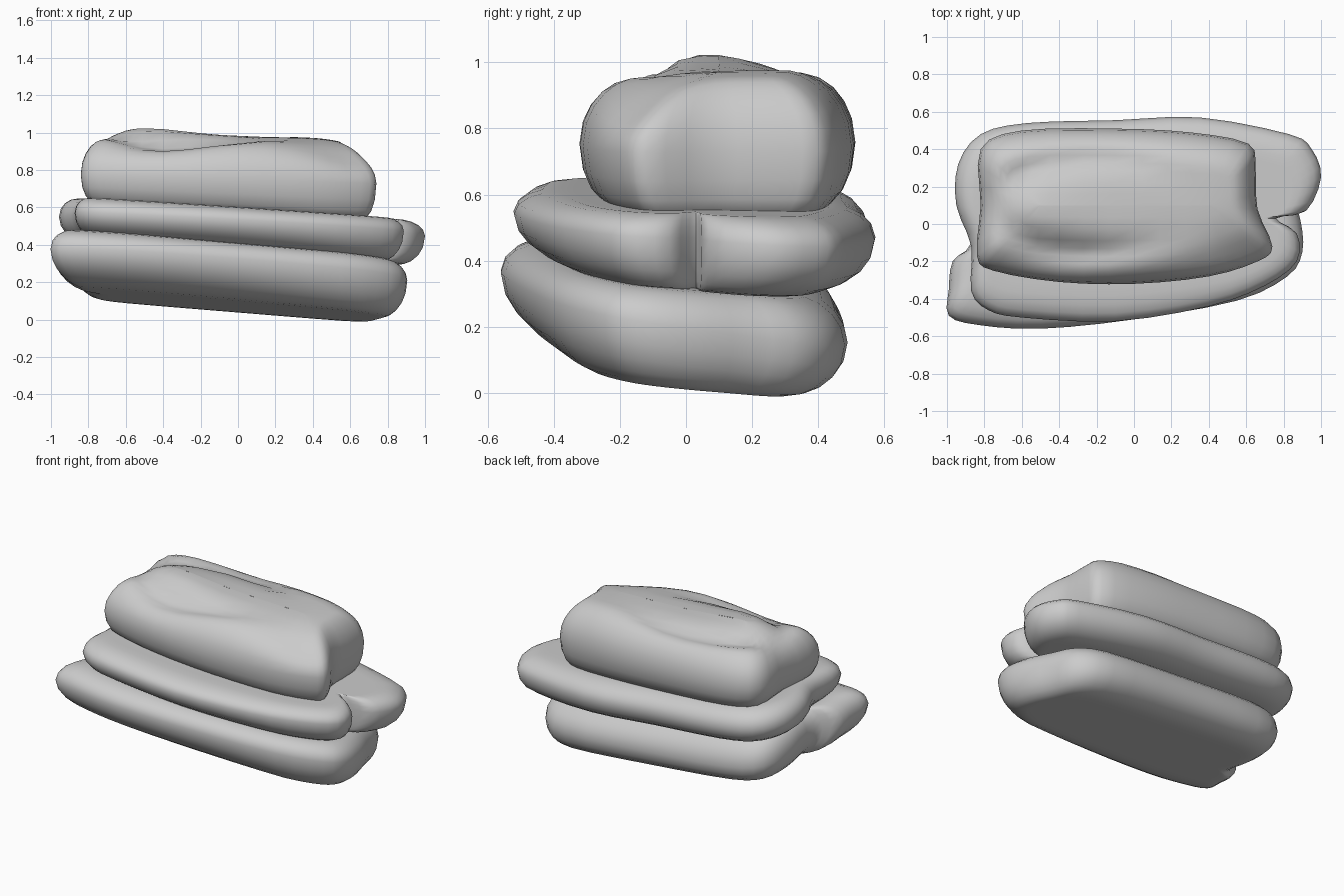
import bpy, math
from mathutils import Vector

if "Cube" in bpy.data.objects:
    bpy.data.objects.remove(bpy.data.objects["Cube"])

STEPS = (0.025, 0.08, 0.16, 0.25, 0.35, 0.45, 0.55, 0.7, 0.85, 1.0)


def smooth_outline(pts, n=3):
    """Closed Catmull-Rom through a few plan points."""
    P = [Vector(p) for p in pts]
    out = []
    for i in range(len(P)):
        a, b, c, d = (P[(i + k) % len(P)] for k in (-1, 0, 1, 2))
        for j in range(n):
            t = j / n
            out.append(0.5 * (2 * b + (c - a) * t + (2 * a - 5 * b + 4 * c - d) * t * t
                              + (3 * b - a - 3 * c + d) * t ** 3))
    return out


def soft_layer(name, plan, spine, rim, low, high, r_low, r_high):
    """Pillow: rounded from the rim outline to a central spine, below and above.
    rim/low/high give z over (x, y); r_* is the rounded share of the width."""
    outline = smooth_outline(plan)
    x0, x1, yc = spine
    rings = [(f, low, r_low) for f in reversed(STEPS)] + [(0, low, 1)] \
        + [(f, high, r_high) for f in STEPS]
    verts, faces, n = [], [], len(outline)
    for f, surf, r in rings:
        u = min(1, f / r)
        w = math.sqrt(1 - (1 - u) ** 2)
        for p in outline:
            q = p.lerp(Vector((min(max(p.x, x0), x1), yc)), f)
            z0 = rim(p.x, p.y)
            verts.append((q.x, q.y, z0 + (surf(q.x, q.y) - z0) * w))
    for k in range(len(rings) - 1):
        for i in range(n):
            j = (i + 1) % n
            faces.append((k * n + i, k * n + j, k * n + n + j, k * n + n + i))
    me = bpy.data.meshes.new(name)
    me.from_pydata(verts, [], faces)
    me.update()
    ob = bpy.data.objects.new(name, me)
    bpy.context.collection.objects.link(ob)
    bpy.context.view_layer.objects.active = ob
    ob.select_set(True)
    bpy.ops.object.shade_smooth_by_angle(angle=math.radians(50))
    ob.select_set(False)
    return ob


# bottom layer, with a lobe sticking out at the front left
soft_layer(
    "bottom_layer",
    [(-0.99, -0.49), (-0.83, -0.54), (-0.5, -0.56), (0, -0.51), (0.55, -0.41), (0.82, -0.28),
     (0.9, -0.15), (0.89, 0.02), (0.83, 0.2), (0.76, 0.38), (0.55, 0.48), (0, 0.48),
     (-0.6, 0.45), (-0.82, 0.36), (-0.88, 0.15), (-0.87, -0.1), (-0.97, -0.2), (-0.99, -0.35)],
    (-0.55, 0.55, 0.0),
    lambda x, y: 0.25 - 0.06 * x - 0.15 * y,
    lambda x, y: 0.07 - 0.08 * x - 0.11 * y,
    lambda x, y: 0.375 - 0.08 * x - 0.1 * y,
    0.42, 0.33)

# middle layer, with a lobe sticking out at the back right
soft_layer(
    "middle_layer",
    [(-0.87, -0.36), (-0.78, -0.46), (-0.6, -0.5), (-0.1, -0.52), (0.4, -0.44), (0.7, -0.33),
     (0.87, -0.2), (0.87, -0.05), (0.76, 0.03), (0.92, 0.07), (1.0, 0.25), (0.95, 0.4),
     (0.83, 0.48), (0.35, 0.57), (-0.1, 0.555), (-0.57, 0.54), (-0.82, 0.48), (-0.94, 0.32),
     (-0.95, 0.1), (-0.87, -0.12)],
    (-0.55, 0.55, 0.03),
    lambda x, y: 0.51 - 0.05 * x - 0.05 * y,
    lambda x, y: 0.365 - 0.07 * x - 0.06 * y,
    lambda x, y: 0.595 - 0.065 * x - 0.02 * y,
    0.36, 0.27)


# top roll: raised hump in a groove, low front edge on the left
def top_surface(x, y):
    r = math.hypot((x + 0.22) / 0.52, (y - 0.1) / 0.25)
    z = 0.98 - 0.01 * x
    z -= 0.045 * math.exp(-((r - 1) / 0.22) ** 2) / (1 + math.exp((x - 0.1) / 0.06))
    z += 0.04 * math.exp(-((x + 0.5) / 0.3) ** 2 - ((y - 0.05) / 0.18) ** 2)
    z -= 0.06 * math.exp(-((x + 0.45) / 0.3) ** 2 - ((y + 0.2) / 0.12) ** 2)
    z -= 0.08 * math.exp(-((x - 0.6) / 0.35) ** 2 - ((y + 0.2) / 0.16) ** 2)
    return z - 0.04 * math.exp(-((x - 0.7) / 0.2) ** 2)


soft_layer(
    "top_roll",
    [(-0.84, -0.17), (-0.75, -0.25), (-0.4, -0.31), (0, -0.32), (0.4, -0.28), (0.66, -0.2),
     (0.74, -0.12), (0.66, 0.08), (0.65, 0.3), (0.61, 0.43), (0.3, 0.49), (-0.1, 0.51),
     (-0.6, 0.5), (-0.82, 0.4), (-0.82, 0.1)],
    (-0.5, 0.4, 0.1),
    lambda x, y: 0.75 - 0.03 * x,
    lambda x, y: 0.57 - 0.06 * x,
    top_surface,
    0.25, 0.5)
